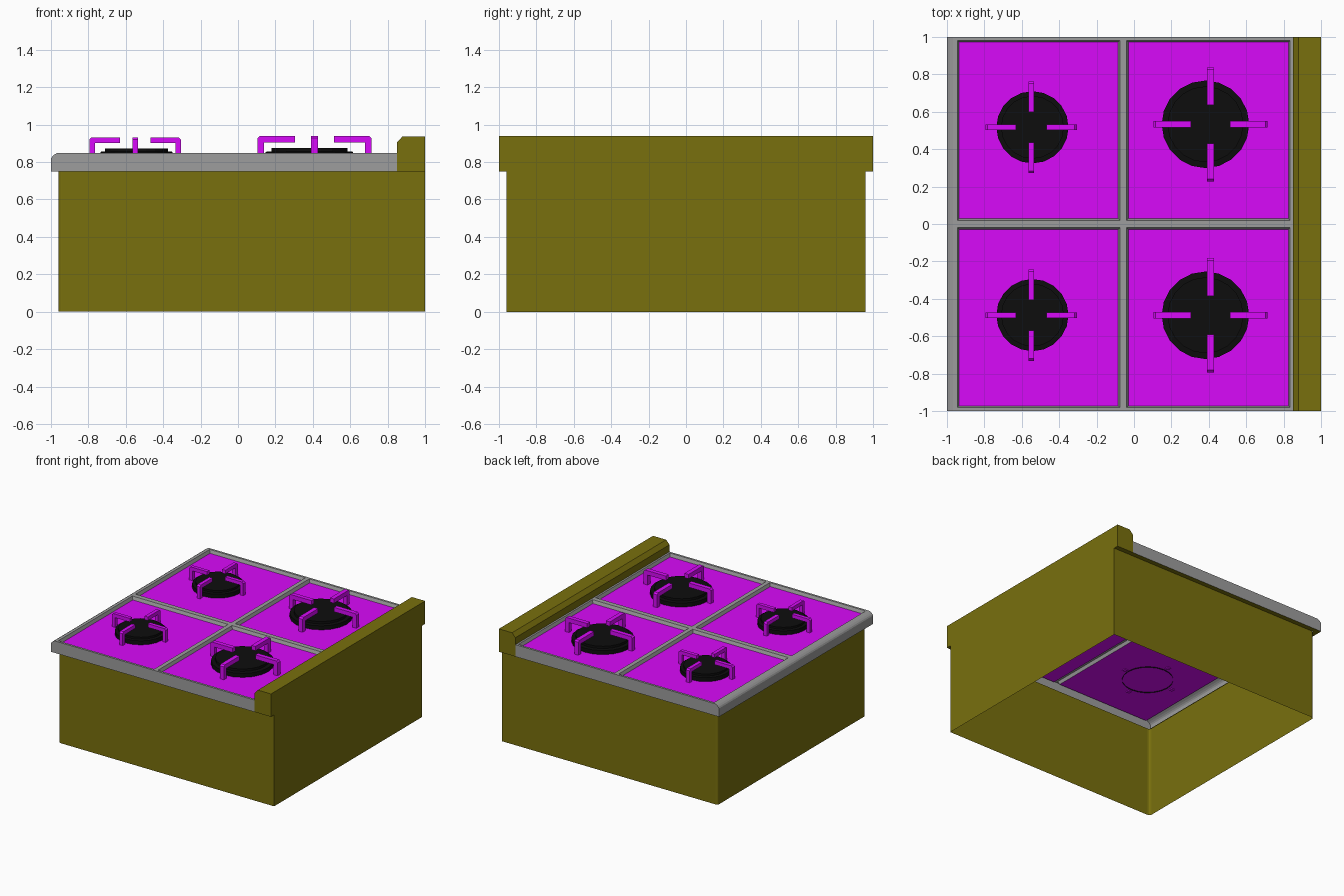
import bpy, bmesh
from math import cos, sin, pi
from mathutils import Matrix, Vector

if "Cube" in bpy.data.objects:
    bpy.data.objects.remove(bpy.data.objects["Cube"])


def material(name, rgb):
    m = bpy.data.materials.new(name)
    m.diffuse_color = (*rgb, 1)
    m.use_nodes = True
    m.node_tree.nodes["Principled BSDF"].inputs["Base Color"].default_value = m.diffuse_color
    return m


OLIVE = material("olive_enamel", (0.19, 0.16, 0.004))
MAGENTA = material("magenta_enamel", (0.69, 0.003, 0.95))
BLACK = material("black_iron", (0.004, 0.004, 0.004))
GREY = material("grey_metal", (0.34, 0.34, 0.34))


def finish(name, bm, mat, fix=True):
    bmesh.ops.remove_doubles(bm, verts=bm.verts, dist=1e-5)
    if fix:
        bmesh.ops.recalc_face_normals(bm, faces=bm.faces)
    me = bpy.data.meshes.new(name)
    bm.to_mesh(me)
    bm.free()
    ob = bpy.data.objects.new(name, me)
    bpy.context.collection.objects.link(ob)
    me.materials.append(mat)
    return ob


def face(bm, pts):
    return bm.faces.new([bm.verts.new(p) for p in pts])


def rect(bm, x0, x1, y0, y1, z):
    face(bm, [(x0, y0, z), (x1, y0, z), (x1, y1, z), (x0, y1, z)])


def prism(bm, prof, half, mat=Matrix(), skip_last=False):
    """Extrude an x-z profile along y from -half to half."""
    ring = [[mat @ Vector((x, y, z)) for x, z in prof] for y in (-half, half)]
    n = len(prof)
    for i in range(n - 1 if skip_last else n):
        j = (i + 1) % n
        face(bm, [ring[0][i], ring[0][j], ring[1][j], ring[1][i]])
    face(bm, ring[0])
    face(bm, ring[1][::-1])


# Body: open-bottomed walls, rounded at the two corners on the -x side
bm = bmesh.new()
r = 0.02
corner = [(-0.96 + r - r * sin(a), -0.96 + r - r * cos(a)) for a in (0, pi / 6, pi / 3, pi / 2)]
plan = [(1, -0.96)] + corner + [(x, -y) for x, y in corner[::-1]] + [(1, 0.96)]
for (xa, ya), (xb, yb) in zip(plan, plan[1:] + plan[:1]):
    face(bm, [(xa, ya, 0), (xa, ya, 0.75), (xb, yb, 0.75), (xb, yb, 0)])
finish("body", bm, OLIVE)

# Flange under the overhanging top
bm = bmesh.new()
rect(bm, -1, -0.955, -0.96, 0.96, 0.75)
for s in (-1, 1):
    rect(bm, -1, 1, min(s, s * 0.96), max(s, s * 0.96), 0.75)
for f in bm.faces:
    f.normal_flip()
finish("flange", bm, OLIVE, fix=False)

# Raised rail along the +x side, open underneath
bm = bmesh.new()
prism(bm, [(0.85, 0.75), (0.85, 0.905), (0.88, 0.938), (1, 0.938), (1, 0.75)], 1, skip_last=True)
finish("raised_rail", bm, OLIVE)

# Grey top frame with four recessed openings and a rounded -x edge
TOP, PLATE, IN = 0.848, 0.822, 0.01
prof = [(-1, 0.75), (-1, 0.818), (-0.994, 0.829), (-0.983, 0.839), (-0.968, TOP), (-0.945, TOP),
        (-0.075, TOP), (-0.04, TOP), (0.835, TOP), (0.85, TOP)]
ys = [-1, -0.982, -0.02, 0.02, 0.982, 1]
bm = bmesh.new()
plates = []
for (xa, za), (xb, zb) in zip(prof, prof[1:]):
    for j in range(5):
        ya, yb = ys[j], ys[j + 1]
        if xa in (-0.945, -0.04) and j in (1, 3):
            outer = [(xa, ya), (xb, ya), (xb, yb), (xa, yb)]
            a, b, c, d = xa + IN, xb - IN, ya + IN, yb - IN
            inner = [(a, c), (b, c), (b, d), (a, d)]
            plates.append((a, b, c, d))
            for k in range(4):
                m = (k + 1) % 4
                face(bm, [(*outer[k], TOP), (*outer[m], TOP), (*inner[m], PLATE), (*inner[k], PLATE)])
        else:
            face(bm, [(xa, ya, za), (xb, ya, zb), (xb, yb, zb), (xa, yb, za)])
for y in (-1, 1):
    face(bm, [(x, y, z) for x, z in prof + [(0.85, 0.75)]])
finish("top_frame", bm, GREY)

# Hob plates
for i, p in enumerate(plates):
    bm = bmesh.new()
    rect(bm, *p, PLATE)
    finish(f"hob_plate_{i + 1}", bm, MAGENTA, fix=False)


def burner(name, x, y, steps, sides=20):
    """Stack of (radius, height) rings closed with a flat cap, open below."""
    bm = bmesh.new()
    rings = [[(x + q * cos(2 * pi * k / sides), y + q * sin(2 * pi * k / sides), z)
              for k in range(sides)] for q, z in steps]
    for lo, hi in zip(rings, rings[1:]):
        for k in range(sides):
            m = (k + 1) % sides
            face(bm, [lo[k], lo[m], hi[m], hi[k]])
    face(bm, rings[-1])
    finish(name, bm, BLACK)


def grate(name, x, y, out, tip, w, top):
    """Four L-shaped arms around the burner."""
    c = 0.012
    prof = [(out, 0.815), (out, top - c), (out - c, top), (tip, top),
            (tip, top - w), (out - w, top - w), (out - w, 0.815)]
    bm = bmesh.new()
    for k in range(4):
        prism(bm, prof, w / 2, Matrix.Translation((x, y, 0)) @ Matrix.Rotation(k * pi / 2, 4, 'Z'))
    finish(name, bm, MAGENTA)


# Burners and grates: small pair on -x, large pair on +x
for side, ysm, ylg in (("rear", 0.517, 0.533), ("front", -0.487, -0.488)):
    burner(f"small_burner_{side}", -0.543, ysm, [(0.193, 0.815), (0.193, 0.855), (0.168, 0.857), (0.168, 0.873)])
    grate(f"small_grate_{side}", -0.55, ysm, 0.245, 0.082, 0.03, 0.932)
    burner(f"large_burner_{side}", 0.382, ylg, [(0.234, 0.815), (0.234, 0.855), (0.203, 0.857), (0.203, 0.876)])
    grate(f"large_grate_{side}", 0.409, ylg, 0.305, 0.103, 0.036, 0.94)
